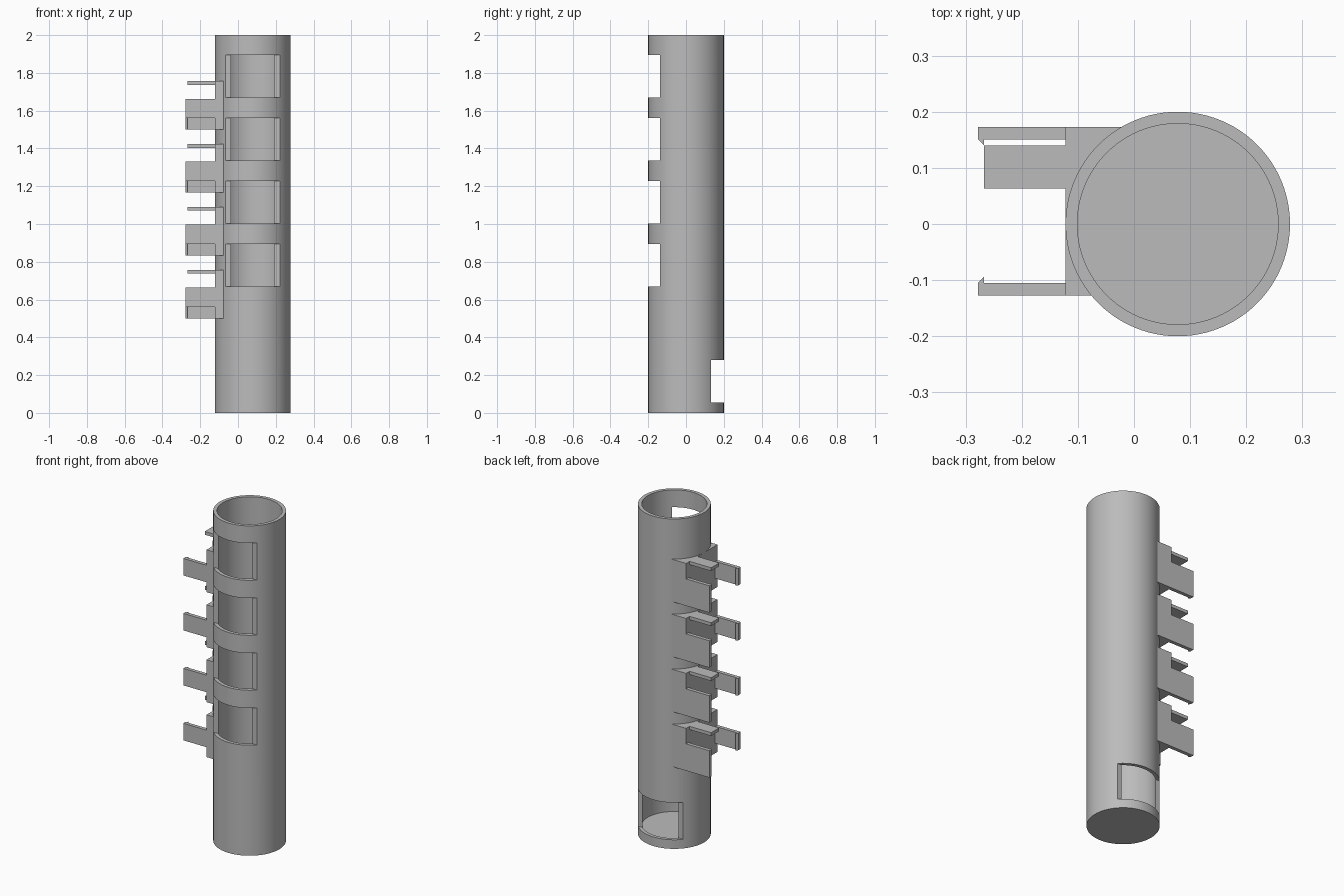
import bpy, bmesh, math
from mathutils import Matrix

if "Cube" in bpy.data.objects:
    bpy.data.objects.remove(bpy.data.objects["Cube"])

CX, R_OUT, R_IN = 0.078, 0.2, 0.179
PITCH, LEVELS = 1 / 3, 4

grey = bpy.data.materials.new("plain grey")
grey.use_nodes = True
grey.diffuse_color = (0.5, 0.5, 0.5, 1)
grey.node_tree.nodes["Principled BSDF"].inputs["Base Color"].default_value = (0.5, 0.5, 0.5, 1)


def finish(name, bm):
    bmesh.ops.recalc_face_normals(bm, faces=bm.faces)
    mesh = bpy.data.meshes.new(name)
    bm.to_mesh(mesh)
    bm.free()
    mesh.materials.append(grey)
    obj = bpy.data.objects.new(name, mesh)
    bpy.context.collection.objects.link(obj)
    return obj


def prism(name, outline, z0, z1):
    """Upright solid from a plan outline."""
    bm = bmesh.new()
    face = bm.faces.new([bm.verts.new((x, y, z0)) for x, y in outline])
    top = bmesh.ops.extrude_face_region(bm, geom=[face])["geom"]
    verts = [v for v in top if isinstance(v, bmesh.types.BMVert)]
    bmesh.ops.translate(bm, verts=verts, vec=(0, 0, z1 - z0))
    return finish(name, bm)


def box(name, x0, x1, y0, y1, z0, z1):
    return prism(name, [(x0, y0), (x1, y0), (x1, y1), (x0, y1)], z0, z1)


def cylinder(name, radius, z0, z1):
    bm = bmesh.new()
    bmesh.ops.create_cone(bm, cap_ends=True, segments=96, radius1=radius, radius2=radius,
                          depth=z1 - z0, matrix=Matrix.Translation((CX, 0, (z0 + z1) / 2)))
    return finish(name, bm)


# Tube with closed floor, front windows and a rear opening at the bottom
tube = cylinder("tube", R_OUT, 0, 2)
cutters = [cylinder("bore_cutter", R_IN, 0.05, 2.1),
           box("rear_cutter", CX - 0.3, CX + 0.3, 0.132, 0.3, 0.055, 0.28)]
for i in range(LEVELS):
    z = 0.67 + i * PITCH
    cutters.append(box("window_cutter", CX - 0.3, CX + 0.3, -0.3, -0.138, z, z + 0.225))
for cutter in cutters:
    cutter.hide_render = True
    mod = tube.modifiers.new("cut", "BOOLEAN")
    mod.operation, mod.solver, mod.object = "DIFFERENCE", "EXACT", cutter
bpy.context.view_layer.update()
cut_mesh = bpy.data.meshes.new_from_object(tube.evaluated_get(bpy.context.evaluated_depsgraph_get()))
tube.modifiers.clear()
tube.data = cut_mesh
for cutter in cutters:
    bpy.data.objects.remove(cutter)
bpy.ops.object.select_all(action="DESELECT")
tube.select_set(True)
bpy.context.view_layer.objects.active = tube
bpy.ops.object.shade_smooth_by_angle(angle=math.radians(30))

# Side brackets: curved-back block, two hooked arms and a thin shelf
WALL, TIP, BARB = -0.122, -0.278, -0.267
FRONT, BACK, ARM = -0.127, 0.173, 0.022
R_MID = 0.19
a0, a1 = math.asin(FRONT / R_MID), math.asin(BACK / R_MID)
arc = []
for k in range(25):
    a = a0 + (a1 - a0) * k / 24
    arc.append((CX - R_MID * math.cos(a), R_MID * math.sin(a)))
block_plan = [(WALL, BACK), (WALL, FRONT)] + arc


def arm_plan(outer, side):
    inner = outer + side * ARM
    return [(WALL, outer), (TIP, outer), (TIP, inner), (BARB, inner + side * 0.011),
            (BARB, inner), (WALL, inner)]


for i in range(LEVELS):
    z = 0.5 + i * PITCH
    n = str(i + 1)
    prism("bracket_block_" + n, block_plan, z, z + 0.257)
    prism("front_arm_" + n, arm_plan(FRONT, 1), z + 0.06, z + 0.163)
    prism("back_arm_" + n, arm_plan(BACK, -1), z, z + 0.163)
    box("shelf_" + n, BARB, WALL, 0.063, 0.14, z + 0.237, z + 0.257)
